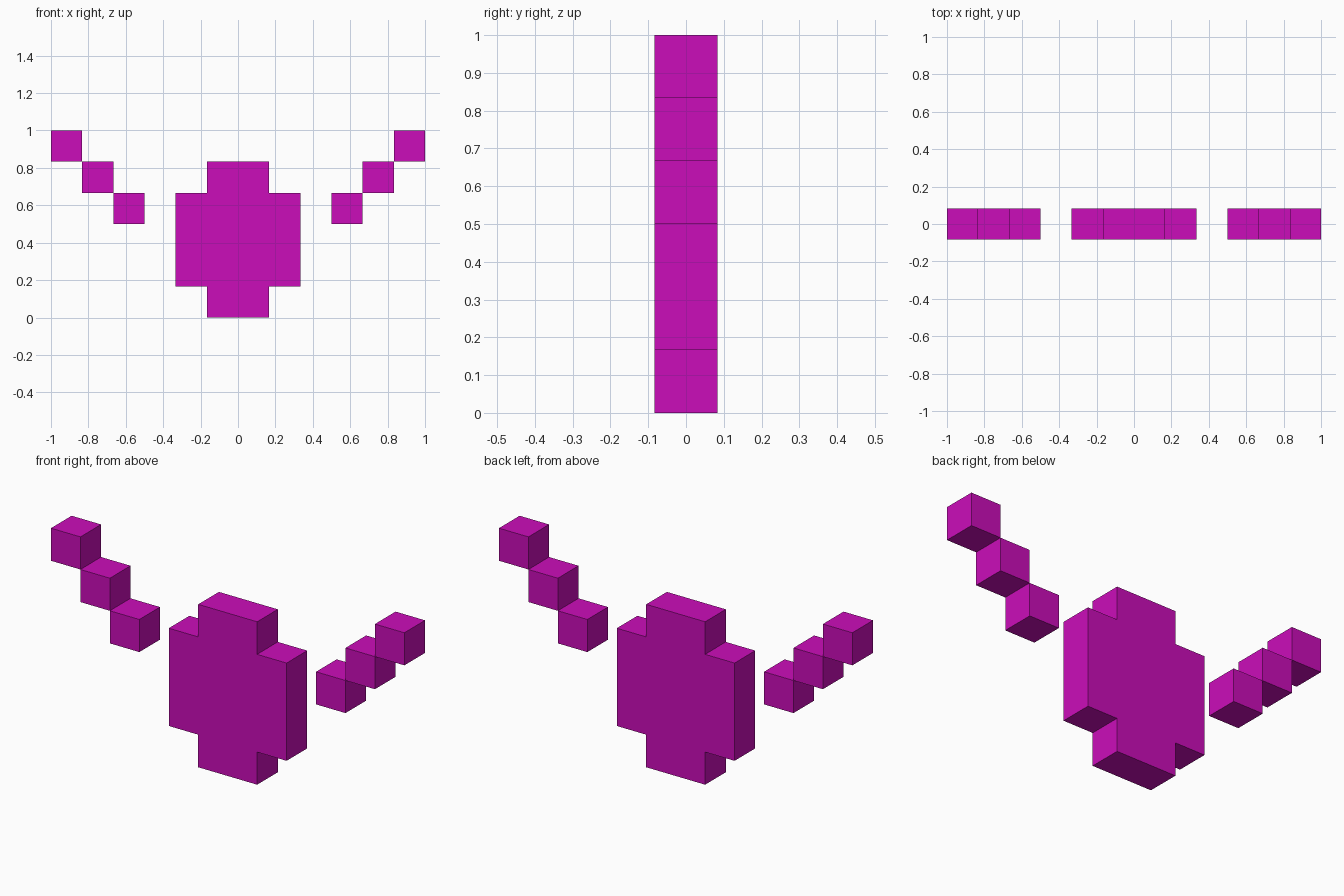
import bpy
import bmesh

cube = bpy.data.objects.get("Cube")
if cube:
    bpy.data.objects.remove(cube, do_unlink=True)

U = 1 / 6  # edge length of one block

magenta = bpy.data.materials.new("magenta")
magenta.use_nodes = True
colour = (0.6, 0.004, 0.49, 1)
magenta.diffuse_color = colour
magenta.node_tree.nodes["Principled BSDF"].inputs["Base Color"].default_value = colour


def extruded(name, outline):
    """Extrude an x-z outline, given in blocks, to one block of depth."""
    bm = bmesh.new()
    front = bm.faces.new([bm.verts.new((x * U, -U / 2, z * U)) for x, z in outline])
    result = bmesh.ops.extrude_face_region(bm, geom=[front], use_keep_orig=True)
    moved = [v for v in result["geom"] if isinstance(v, bmesh.types.BMVert)]
    bmesh.ops.translate(bm, verts=moved, vec=(0, U, 0))
    bmesh.ops.recalc_face_normals(bm, faces=bm.faces)
    mesh = bpy.data.meshes.new(name)
    bm.to_mesh(mesh)
    bm.free()
    mesh.materials.append(magenta)
    obj = bpy.data.objects.new(name, mesh)
    bpy.context.collection.objects.link(obj)
    return obj


# Stepped body: half outline from bottom to top, mirrored to close it
half = [(1, 0), (1, 1), (2, 1), (2, 4), (1, 4), (1, 5)]
extruded("body", half + [(-x, z) for x, z in reversed(half)])

# Stepped arms: three blocks rising outward on each side
for side, sign in (("left", 1), ("right", -1)):
    for i, part in enumerate(("inner", "middle", "outer")):
        x, z = 3 + i, 3 + i
        square = [(x, z), (x + 1, z), (x + 1, z + 1), (x, z + 1)]
        extruded(f"{side}_arm_{part}_block", [(sign * a, b) for a, b in square])
